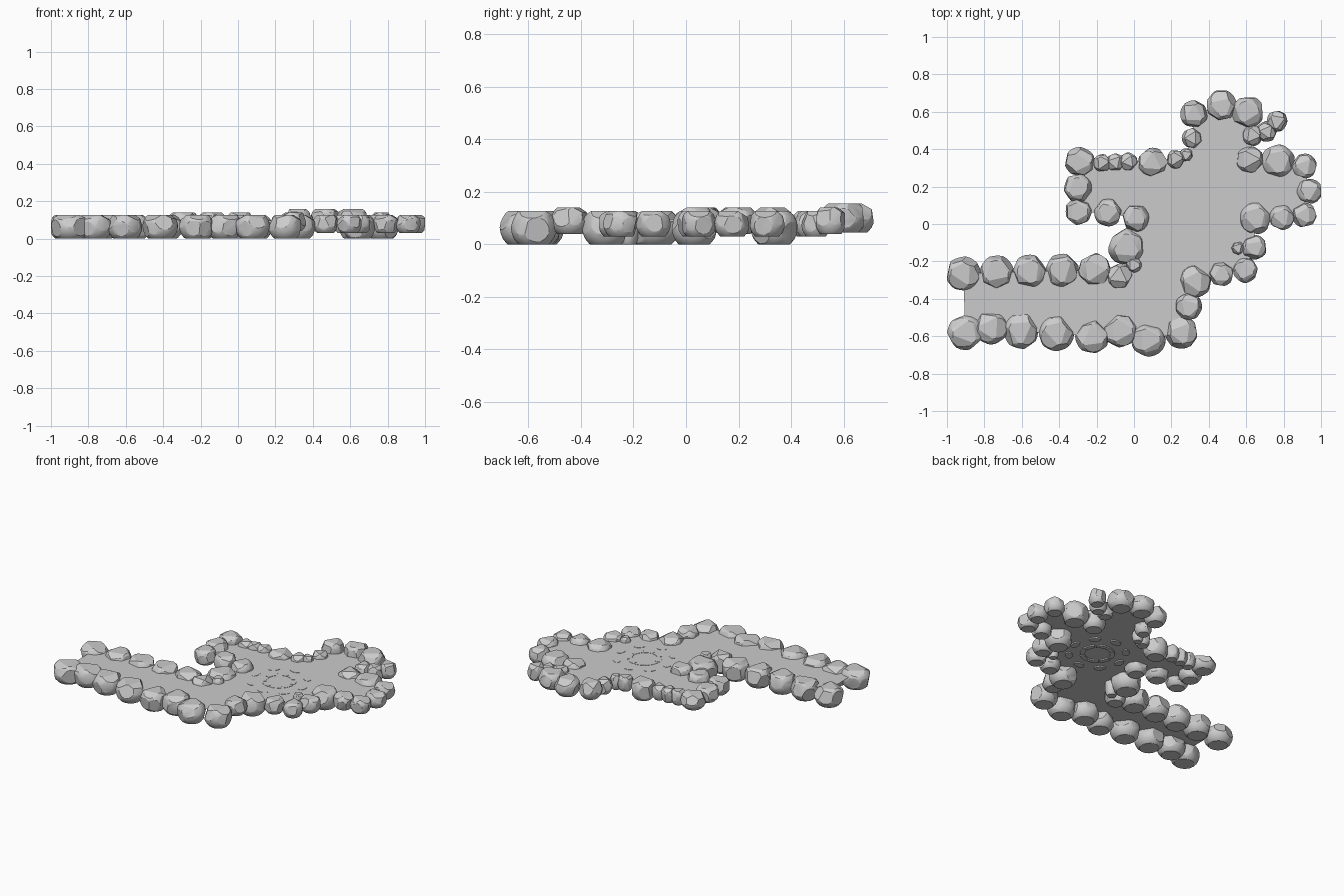
import bpy, bmesh, math, random
from mathutils import Vector

random.seed(7)
cube = bpy.data.objects.get("Cube")
if cube:
    bpy.data.objects.remove(cube)

FLOOR_Z = 0.095
CENTRE = Vector((0.31, 0.01, FLOOR_Z))
TALL, MID, HIGH, LOW = (0, 0.127), (0.04, 0.14), (0.045, 0.157), (0.03, 0.127)


def make_object(name, bm):
    bmesh.ops.recalc_face_normals(bm, faces=bm.faces[:])
    mesh = bpy.data.meshes.new(name)
    bm.to_mesh(mesh)
    bm.free()
    obj = bpy.data.objects.new(name, mesh)
    bpy.context.collection.objects.link(obj)
    return obj


def slice_off(bm, point, normal):
    geom = bm.verts[:] + bm.edges[:] + bm.faces[:]
    cut = bmesh.ops.bisect_plane(bm, geom=geom, plane_co=point, plane_no=normal,
                                 clear_outer=True)
    edges = [e for e in cut["geom_cut"] if isinstance(e, bmesh.types.BMEdge)]
    if edges:
        bmesh.ops.contextual_create(bm, geom=edges)


def make_rock(name, x, y, r, span):
    """Chipped boulder fitted to a radius and a height span."""
    bm = bmesh.new()
    bmesh.ops.create_icosphere(bm, subdivisions=3, radius=1)
    turn = random.uniform(0, math.tau)
    for i in range(7):
        a = turn + math.tau * i / 7 + random.uniform(-0.2, 0.2)
        n = Vector((math.cos(a), math.sin(a), random.uniform(-0.25, 0.5))).normalized()
        slice_off(bm, n * random.uniform(0.83, 0.93), n)
    for i in range(3):
        a = turn + math.tau * i / 3
        n = Vector((math.cos(a), math.sin(a), 1.6)).normalized()
        slice_off(bm, n * random.uniform(0.78, 0.9), n)
    slice_off(bm, Vector((0, 0, 0.72)), Vector((0, 0, 1)))
    slice_off(bm, Vector((0, 0, -0.75)), Vector((0, 0, -1)))
    target_lo = (x - r, y - r, span[0])
    target_hi = (x + r, y + r, span[1])
    for k in range(3):
        lo = min(v.co[k] for v in bm.verts)
        hi = max(v.co[k] for v in bm.verts)
        for v in bm.verts:
            t = (v.co[k] - lo) / (hi - lo)
            v.co[k] = target_lo[k] + t * (target_hi[k] - target_lo[k])
    return make_object(name, bm)


def row(x0, y0, x1, y1, count, r):
    steps = [i / (count - 1) for i in range(count)]
    return [(x0 + (x1 - x0) * t, y0 + (y1 - y0) * t, r) for t in steps]


# Rock border, in order around the floor
border = [
    ("path_back_rock", TALL, row(-0.91, -0.265, -0.21, -0.245, 5, 0.091)),
    ("inner_corner_rock", TALL, [(-0.08, -0.28, 0.07), (0, -0.22, 0.042),
                                 (-0.04, -0.12, 0.098)]),
    ("alcove_rock", MID, [(0.01, 0.03, 0.07), (-0.14, 0.06, 0.073), (-0.295, 0.065, 0.07),
                          (-0.3, 0.19, 0.075), (-0.29, 0.335, 0.078)]),
    ("alcove_pebble", LOW, row(-0.17, 0.325, -0.03, 0.335, 3, 0.048)),
    ("alcove_back_rock", TALL, [(0.1, 0.33, 0.078)]),
    ("notch_pebble", LOW, [(0.225, 0.345, 0.048), (0.28, 0.37, 0.035), (0.31, 0.46, 0.055)]),
    ("back_nook_rock", HIGH, [(0.32, 0.59, 0.072), (0.47, 0.635, 0.08), (0.605, 0.595, 0.082)]),
    ("nook_side_rock", LOW, [(0.635, 0.47, 0.053)]),
    ("left_wing_rock", TALL, [(0.62, 0.345, 0.072), (0.77, 0.335, 0.09)]),
    ("left_end_rock", LOW, [(0.91, 0.31, 0.066), (0.935, 0.175, 0.066), (0.91, 0.05, 0.066),
                            (0.79, 0.035, 0.068)]),
    ("left_inner_rock", TALL, [(0.65, 0.03, 0.084)]),
    ("left_front_rock", LOW, [(0.64, -0.125, 0.066), (0.595, -0.25, 0.066),
                              (0.465, -0.265, 0.066)]),
    ("front_corner_rock", TALL, [(0.325, -0.31, 0.087)]),
    ("front_bend_rock", MID, [(0.295, -0.44, 0.07)]),
    ("path_front_rock", TALL, [(0.25, -0.58, 0.087), (0.08, -0.62, 0.09),
                               (-0.075, -0.57, 0.09), (-0.225, -0.6, 0.09),
                               (-0.415, -0.585, 0.095), (-0.605, -0.575, 0.093),
                               (-0.77, -0.555, 0.09), (-0.905, -0.58, 0.094)]),
]
loose = [
    ("outer_loose_rock", LOW, [(0.71, 0.495, 0.055)]),
    ("outer_end_rock", MID, [(0.765, 0.55, 0.055)]),
    ("floor_pebble", LOW, [(0.555, -0.13, 0.036)]),
]
rocks = []
for name, span, spots in border + loose:
    for i, (x, y, r) in enumerate(spots, 1):
        rocks.append(make_rock(f"{name}_{i}", x, y, r, span))

# Flat floor running under the rock centres
bm = bmesh.new()
outline = [(x, y) for _, _, spots in border for x, y, _ in spots]
bm.faces.new([bm.verts.new((x, y, FLOOR_Z)) for x, y in outline])
bmesh.ops.triangulate(bm, faces=bm.faces[:])
floor = make_object("floor", bm)
if floor.data.polygons[0].normal.z < 0:
    floor.data.flip_normals()


def inlay(name, points):
    """Thin stone piece set into the floor."""
    bm = bmesh.new()
    base = bm.faces.new([bm.verts.new(CENTRE + Vector((x, y, -0.008))) for x, y in points])
    top = bmesh.ops.extrude_face_region(bm, geom=[base])["geom"]
    verts = [v for v in top if isinstance(v, bmesh.types.BMVert)]
    bmesh.ops.translate(bm, verts=verts, vec=(0, 0, 0.01))
    return make_object(name, bm)


def arc(r, a0, a1, steps=5):
    angles = [a0 + (a1 - a0) * i / steps for i in range(steps + 1)]
    return [(r * math.cos(a), r * math.sin(a)) for a in angles]


# Segmented ring and the oval stones around it
for i in range(8):
    a = math.tau * i / 8
    inlay(f"ring_segment_{i + 1}", arc(0.11, a, a + 0.7) + arc(0.08, a + 0.7, a))
    mid = Vector((math.cos(a), math.sin(a)))
    side = Vector((-mid.y, mid.x))
    oval = [mid * (0.18 + 0.024 * u) + side * 0.038 * v for u, v in arc(1, 0, math.tau * 11 / 12, 11)]
    inlay(f"oval_stone_{i + 1}", oval)

# Smooth rocks with crisp chipped edges
bpy.ops.object.select_all(action='DESELECT')
for rock in rocks:
    rock.select_set(True)
bpy.context.view_layer.objects.active = rocks[0]
bpy.ops.object.shade_smooth_by_angle(angle=math.radians(25))
